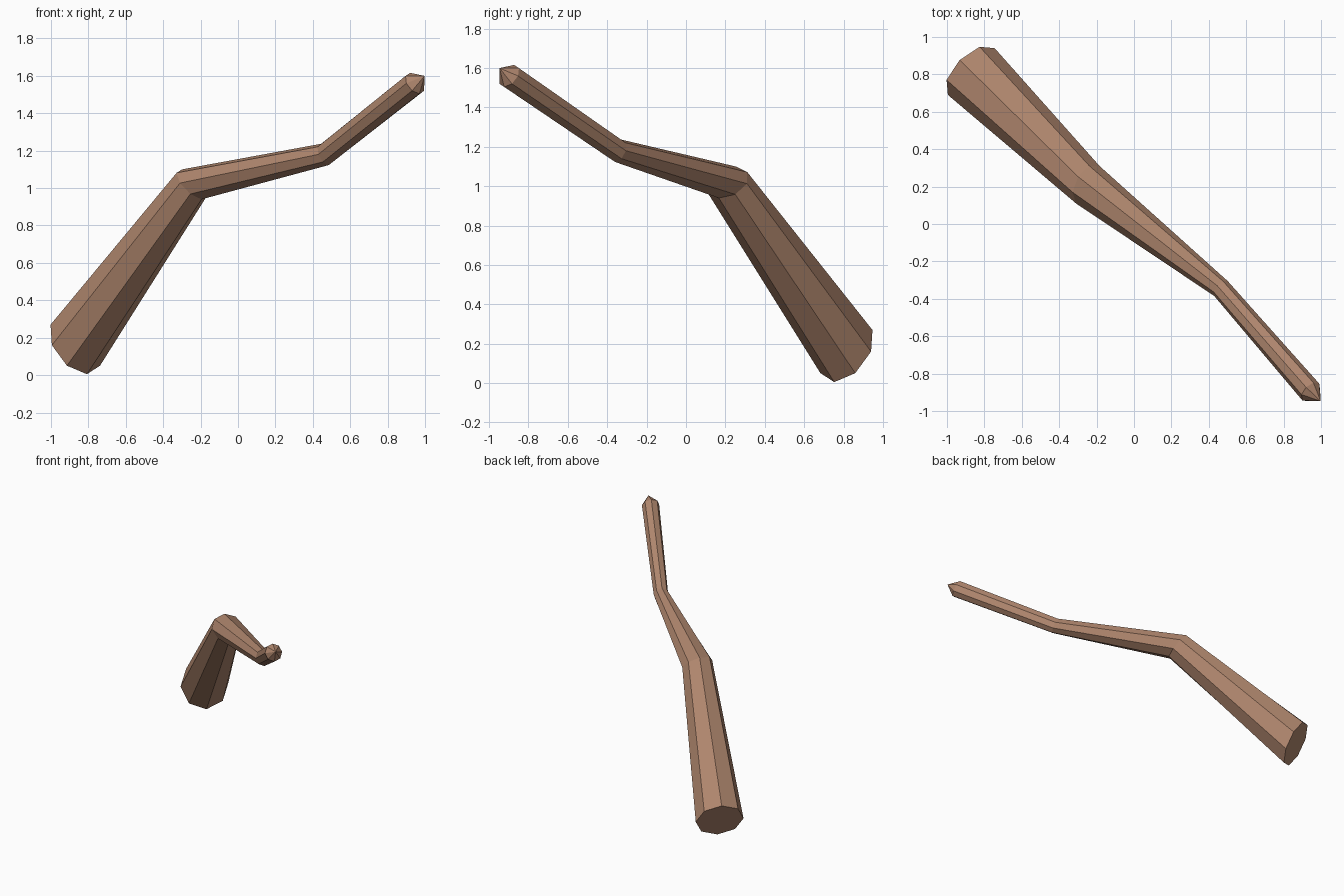
import bpy, bmesh, math
from mathutils import Vector

if "Cube" in bpy.data.objects:
    bpy.data.objects.remove(bpy.data.objects["Cube"])

SIDES = 8

# Rings along the branch: centre, sideways radius, upward radius
RINGS = [
    ((-0.87, 0.815, 0.16), (0.125, 0.125, 0.0), (-0.062, 0.062, 0.155)),
    ((-0.247, 0.21, 1.02), (0.063, 0.10, -0.007), (-0.052, 0.043, 0.08)),
    ((0.465, -0.345, 1.18), (0.036, 0.04, 0.0), (-0.02, 0.015, 0.057)),
    ((0.945, -0.898, 1.56), (0.045, 0.045, 0.0), (-0.025, 0.025, 0.056)),
]
TIP = (0.998, -0.947, 1.60)

bark = bpy.data.materials.new("brown bark")
bark.diffuse_color = (0.43, 0.24, 0.155, 1.0)
bark.use_nodes = True
bark.node_tree.nodes["Principled BSDF"].inputs["Base Color"].default_value = bark.diffuse_color

bm = bmesh.new()


def add_ring(centre, side, up):
    c, s, u = Vector(centre), Vector(side), Vector(up)
    angles = [2 * math.pi * i / SIDES for i in range(SIDES)]
    return [bm.verts.new(c + s * math.cos(a) + u * math.sin(a)) for a in angles]


rings = [add_ring(*r) for r in RINGS]

# Tapering bent sides
for low, high in zip(rings, rings[1:]):
    for i in range(SIDES):
        j = (i + 1) % SIDES
        bm.faces.new((low[i], low[j], high[j], high[i]))

# Flat cut at the thick end, short point at the thin end
bm.faces.new(rings[0][::-1])
tip = bm.verts.new(TIP)
for i in range(SIDES):
    bm.faces.new((rings[-1][i], rings[-1][(i + 1) % SIDES], tip))

bmesh.ops.recalc_face_normals(bm, faces=bm.faces)
mesh = bpy.data.meshes.new("branch")
bm.to_mesh(mesh)
bm.free()
mesh.materials.append(bark)
bpy.context.collection.objects.link(bpy.data.objects.new("branch", mesh))
